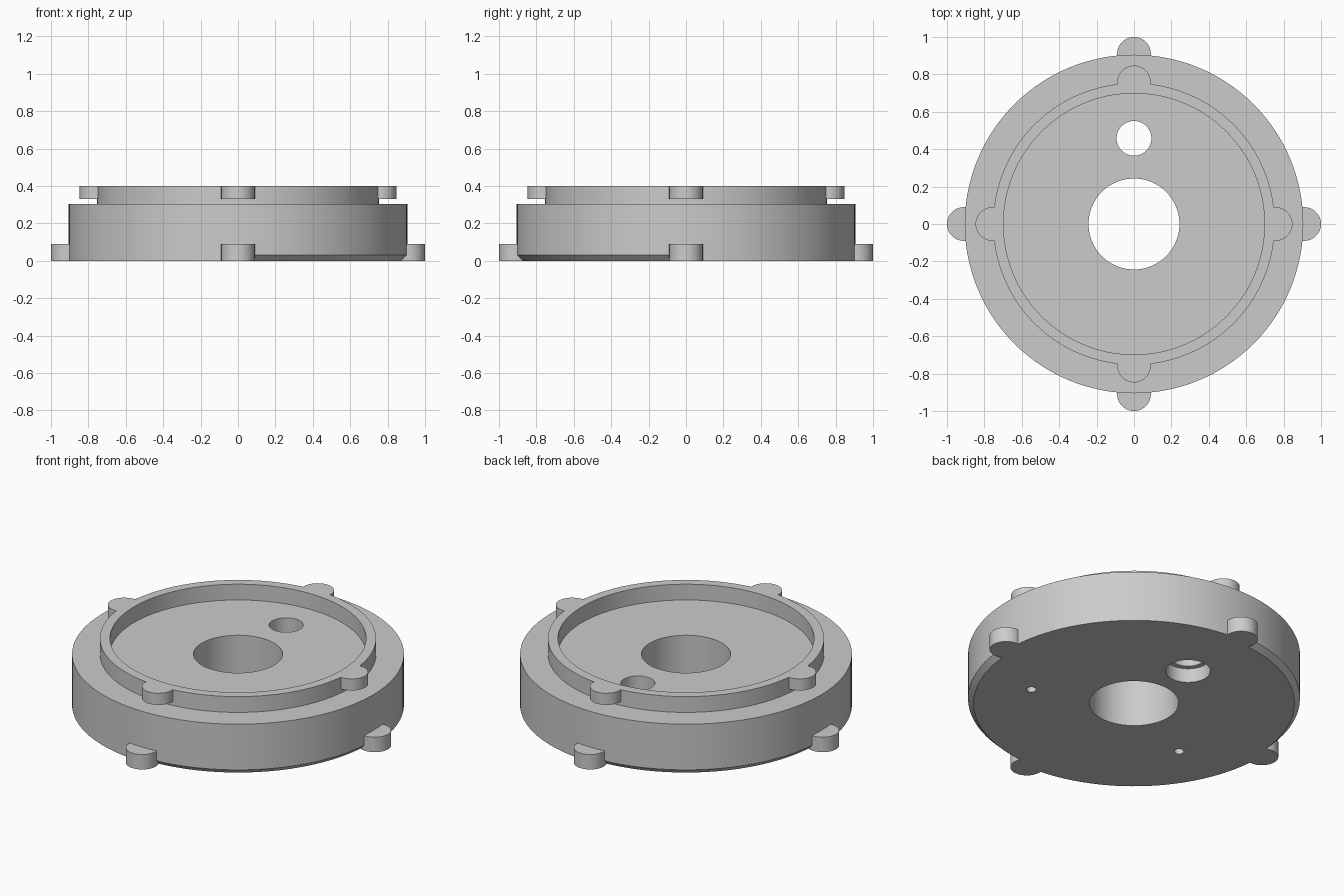
import bpy
import bmesh
from math import cos, sin, pi, radians

cube = bpy.data.objects.get("Cube")
if cube:
    bpy.data.objects.remove(cube, do_unlink=True)

grey = bpy.data.materials.new("plain grey")
grey.use_nodes = True
grey.diffuse_color = (0.6, 0.6, 0.6, 1)
grey.node_tree.nodes["Principled BSDF"].inputs["Base Color"].default_value = (0.6, 0.6, 0.6, 1)

SEGMENTS = 128
BODY_R, BODY_TOP, TOP = 0.905, 0.305, 0.40
QUARTERS = [i * pi / 2 for i in range(4)]


def add_object(name, bm):
    bmesh.ops.recalc_face_normals(bm, faces=bm.faces[:])
    mesh = bpy.data.meshes.new(name)
    bm.to_mesh(mesh)
    bm.free()
    mesh.materials.append(grey)
    obj = bpy.data.objects.new(name, mesh)
    bpy.context.collection.objects.link(obj)
    return obj


def stacked_rings(name, rows, x=0, y=0, segments=SEGMENTS):
    """Closed solid from (radius rule, height) rows."""
    bm = bmesh.new()
    rings = []
    for radius, z in rows:
        angles = [2 * pi * i / segments for i in range(segments)]
        rings.append([bm.verts.new((x + radius(a) * cos(a), y + radius(a) * sin(a), z))
                      for a in angles])
    for low, high in zip(rings, rings[1:]):
        for i in range(segments):
            j = (i + 1) % segments
            bm.faces.new((low[i], low[j], high[j], high[i]))
    bm.faces.new(rings[0][::-1])
    bm.faces.new(rings[-1])
    return add_object(name, bm)


def disc(name, r, z0, z1, x=0, y=0, segments=SEGMENTS):
    return stacked_rings(name, [(lambda a: r, z0), (lambda a: r, z1)], x, y, segments)


def combine(target, tool, operation):
    """Apply a boolean and remove the tool."""
    tool.hide_render = True
    mod = target.modifiers.new(operation.lower(), 'BOOLEAN')
    mod.operation = operation
    mod.solver = 'EXACT'
    mod.object = tool
    bpy.ops.object.select_all(action='DESELECT')
    bpy.context.view_layer.objects.active = target
    target.select_set(True)
    bpy.ops.object.modifier_apply(modifier=mod.name)
    bpy.data.objects.remove(tool, do_unlink=True)


def add_lugs(target, distance, z0, z1):
    for a in QUARTERS:
        lug = disc("lug", 0.09, z0, z1, distance * cos(a), distance * sin(a), 48)
        combine(target, lug, 'UNION')


# Base disc, bevelled underneath in two opposite quadrants
def bottom_radius(a):
    return BODY_R - 0.03 if sin(2 * a) < -0.001 else BODY_R


base = stacked_rings("base_disc", [(bottom_radius, 0), (lambda a: BODY_R, 0.03),
                                   (lambda a: BODY_R, BODY_TOP)])
add_lugs(base, 0.91, 0, 0.09)

# Centre bore, counterbored side hole and two blind pin holes
combine(base, disc("centre_bore", 0.243, -0.1, 0.5), 'DIFFERENCE')
combine(base, disc("side_hole", 0.093, -0.1, 0.5, y=0.458, segments=64), 'DIFFERENCE')
combine(base, disc("counterbore", 0.122, -0.1, 0.085, y=0.458, segments=64), 'DIFFERENCE')
for angle in (-25, 205):
    a = radians(angle)
    pin = disc("pin_hole", 0.027, -0.1, 0.1, 0.58 * cos(a), 0.58 * sin(a), 24)
    combine(base, pin, 'DIFFERENCE')

# Raised locating ring with four lugs
ring = disc("locating_ring", 0.753, BODY_TOP, TOP)
add_lugs(ring, 0.757, 0.33, TOP)
combine(ring, disc("ring_recess", 0.698, 0.2, 0.5), 'DIFFERENCE')

bpy.ops.object.select_all(action='DESELECT')
for obj in (base, ring):
    obj.select_set(True)
bpy.context.view_layer.objects.active = base
bpy.ops.object.shade_smooth_by_angle(angle=radians(30))
